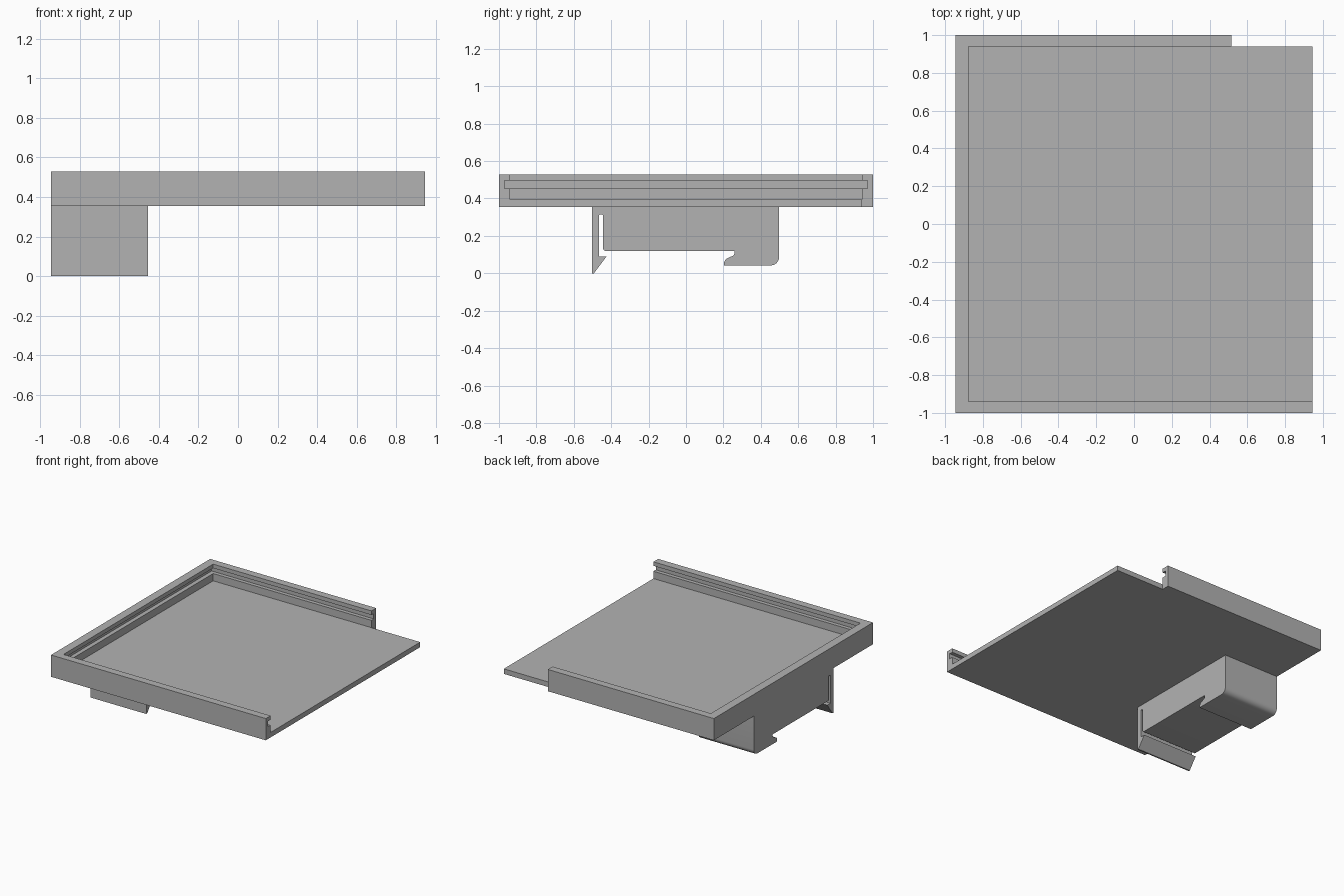
import bpy, bmesh
from mathutils import Vector

cube = bpy.data.objects.get("Cube")
if cube:
    bpy.data.objects.remove(cube, do_unlink=True)

grey = bpy.data.materials.new("plain grey")
grey.use_nodes = True
grey.diffuse_color = (0.45, 0.45, 0.45, 1)
grey.node_tree.nodes["Principled BSDF"].inputs["Base Color"].default_value = grey.diffuse_color


def rounded(corners, steps=6):
    """Outline from (y, z, radius) corners, each rounded by a quadratic arc."""
    out = []
    for i, (y, z, r) in enumerate(corners):
        p = Vector((y, z))
        if r == 0:
            out.append(p)
            continue
        a = Vector(corners[i - 1][:2]) - p
        b = Vector(corners[(i + 1) % len(corners)][:2]) - p
        start, end = p + a.normalized() * r, p + b.normalized() * r
        # weighted curve that is circular at right angles
        w = 0.7071
        for k in range(steps + 1):
            t = k / steps
            c0, c1, c2 = (1 - t) ** 2, 2 * w * t * (1 - t), t * t
            out.append((start * c0 + p * c1 + end * c2) / (c0 + c1 + c2))
    return out


def extrude_x(name, outline, x0, x1):
    """Solid made by running a y-z outline from x0 to x1."""
    bm = bmesh.new()
    face = bm.faces.new([bm.verts.new((x0, y, z)) for y, z in outline])
    res = bmesh.ops.extrude_face_region(bm, geom=[face])
    verts = [v for v in res["geom"] if isinstance(v, bmesh.types.BMVert)]
    bmesh.ops.translate(bm, verts=verts, vec=(x1 - x0, 0, 0))
    bmesh.ops.recalc_face_normals(bm, faces=bm.faces)
    me = bpy.data.meshes.new(name)
    bm.to_mesh(me)
    bm.free()
    me.materials.append(grey)
    ob = bpy.data.objects.new(name, me)
    bpy.context.collection.objects.link(ob)
    return ob


def box(name, x0, x1, y0, y1, z0, z1):
    return extrude_x(name, [(y0, z0), (y1, z0), (y1, z1), (y0, z1)], x0, x1)


def combine(target, other, operation):
    bpy.context.view_layer.objects.active = target
    mod = target.modifiers.new(operation, 'BOOLEAN')
    mod.operation, mod.object, mod.solver = operation, other, 'EXACT'
    bpy.ops.object.modifier_apply(modifier=mod.name)
    bpy.data.objects.remove(other, do_unlink=True)


# Tray: block hollowed out, slotted for a sliding lid, open on one side
BOTTOM, FLOOR, TOP = 0.355, 0.395, 0.528
tray = box("tray_with_rail_clip", -0.945, 0.945, -1, 1, BOTTOM, TOP)
combine(tray, box("cavity", -0.877, 1.2, -0.94, 0.94, FLOOR, 0.7), 'DIFFERENCE')
combine(tray, box("lid_groove", -0.911, 1.2, -0.97, 0.97, 0.453, 0.496), 'DIFFERENCE')
combine(tray, box("wall_notch", 0.515, 1.2, 0.94, 1.2, 0.2, 0.7), 'DIFFERENCE')

# Rail clip: springy barbed arm at the front, hooked block at the back
clip = extrude_x("rail_clip", rounded([
    (-0.503, 0.375, 0), (-0.503, 0.003, 0), (-0.492, 0.003, 0),
    (-0.425, 0.09, 0), (-0.465, 0.09, 0),
    (-0.465, 0.315, 0.009), (-0.443, 0.315, 0.009), (-0.443, 0.12, 0.012),
    (0.26, 0.12, 0), (0.26, 0.098, 0.012), (0.203, 0.072, 0.02), (0.203, 0.042, 0),
    (0.498, 0.042, 0.045), (0.498, 0.375, 0)]), -0.945, -0.455)
for v in clip.data.vertices:
    if v.co.z < 0.01:
        v.co.z = 0
combine(tray, clip, 'UNION')

# Tidy flat faces and shade the rounded corners
bm = bmesh.new()
bm.from_mesh(tray.data)
bmesh.ops.remove_doubles(bm, verts=bm.verts, dist=0.0001)
bmesh.ops.dissolve_limit(bm, angle_limit=0.01, verts=bm.verts, edges=bm.edges)
bm.to_mesh(tray.data)
bm.free()
bpy.ops.object.select_all(action='DESELECT')
tray.select_set(True)
bpy.context.view_layer.objects.active = tray
bpy.ops.object.shade_smooth_by_angle()
